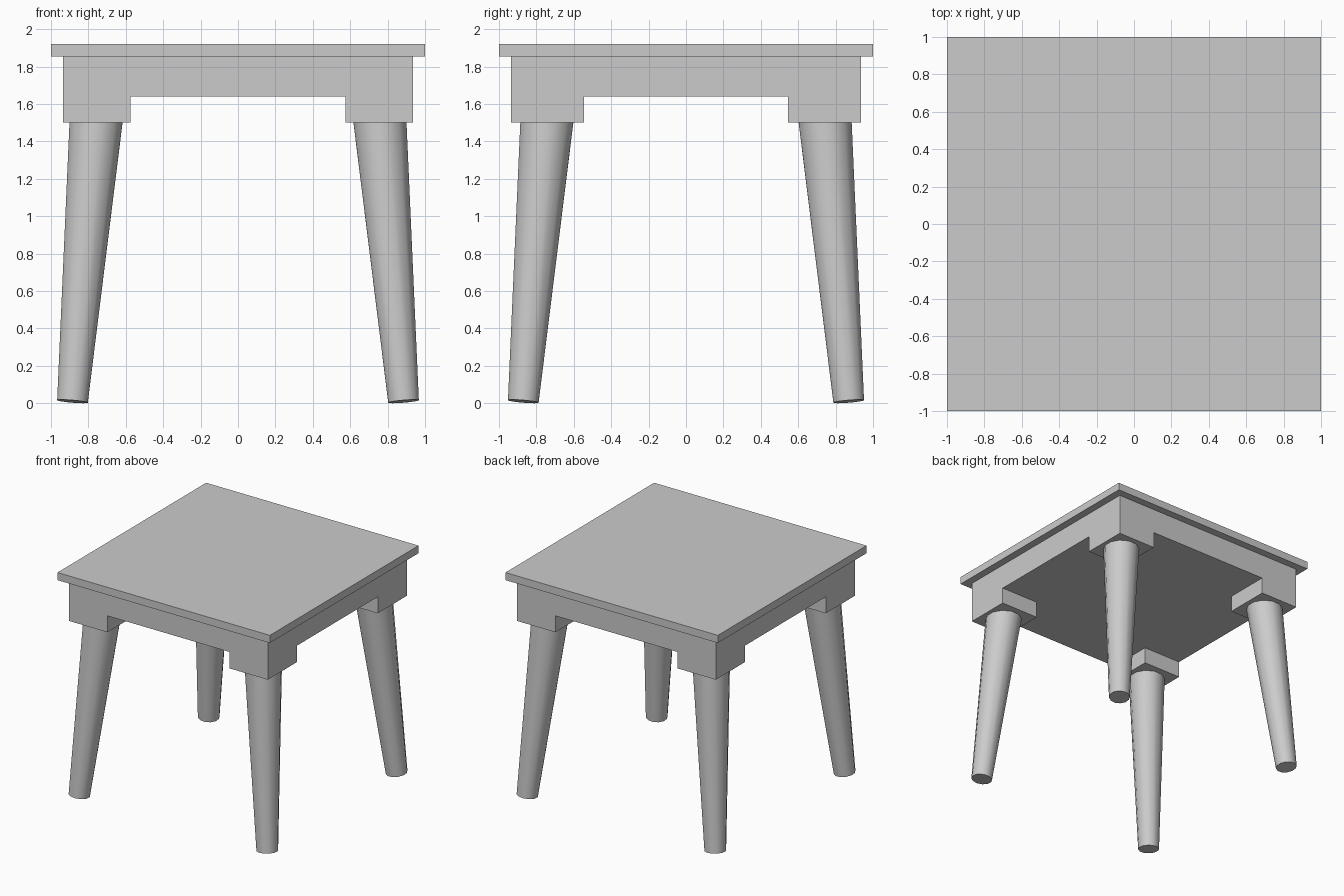
import bpy
import math
from mathutils import Vector

cube = bpy.data.objects.get("Cube")
if cube:
    bpy.data.objects.remove(cube, do_unlink=True)

# Single plain grey finish
grey = bpy.data.materials.new("plain_grey")
grey.use_nodes = True
grey.diffuse_color = (0.6, 0.6, 0.6, 1)
grey.node_tree.nodes["Principled BSDF"].inputs["Base Color"].default_value = (0.6, 0.6, 0.6, 1)


def box(name, low, high):
    low, high = Vector(low), Vector(high)
    bpy.ops.mesh.primitive_cube_add(size=1, location=(low + high) / 2)
    obj = bpy.context.object
    obj.name = name
    obj.scale = [abs(d) for d in high - low]
    bpy.ops.object.transform_apply(location=False, rotation=False, scale=True)
    obj.data.materials.append(grey)
    return obj


def tapered_leg(name, foot, head, foot_radius, head_radius):
    foot, head = Vector(foot), Vector(head)
    axis = head - foot
    bpy.ops.mesh.primitive_cone_add(vertices=12, radius1=foot_radius, radius2=head_radius,
                                    depth=axis.length, location=(foot + head) / 2)
    obj = bpy.context.object
    obj.name = name
    obj.rotation_euler = axis.to_track_quat("Z", "Y").to_euler()
    bpy.ops.object.shade_smooth_by_angle(angle=math.radians(40))
    obj.data.materials.append(grey)
    return obj


# Seat slab and the solid apron beneath it
box("seat_top", (-1, -1, 1.855), (1, 1, 1.92))
box("apron", (-0.935, -0.935, 1.64), (0.935, 0.935, 1.855))

# Corner blocks with splayed legs
for depth_name, sy in (("front", -1), ("back", 1)):
    for side_name, sx in (("right", -1), ("left", 1)):
        corner = f"{depth_name}_{side_name}"
        box(f"{corner}_block", (sx * 0.575, sy * 0.545, 1.5), (sx * 0.935, sy * 0.935, 1.64))
        tapered_leg(f"{corner}_leg", (sx * 0.885, sy * 0.87, 0.01),
                    (sx * 0.758, sy * 0.743, 1.52), 0.085, 0.147)
